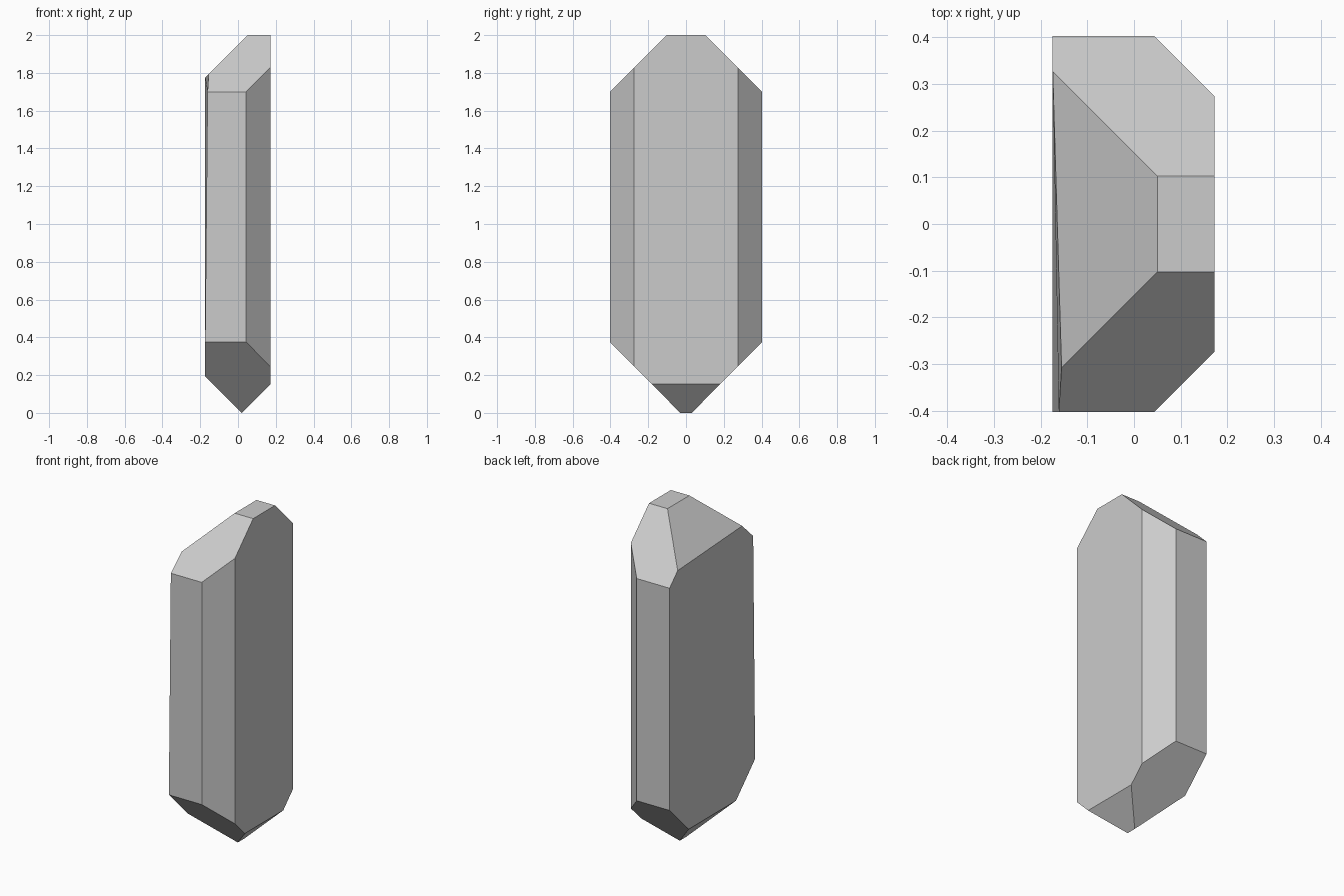
import bpy, bmesh
from mathutils import Vector

if "Cube" in bpy.data.objects:
    bpy.data.objects.remove(bpy.data.objects["Cube"])

XL, XR, Y, H = -0.174, 0.172, 0.403, 2.0

# Solid block that the facets are cut from
bm = bmesh.new()
bmesh.ops.create_cube(bm, size=1)
for v in bm.verts:
    v.co = Vector((XR if v.co.x > 0 else XL, 2 * Y * v.co.y, (v.co.z + 0.5) * H))


def cut(point, normal):
    """Slice away everything on the outer side of a plane and cap the cut."""
    geom = bm.verts[:] + bm.edges[:] + bm.faces[:]
    res = bmesh.ops.bisect_plane(bm, geom=geom, dist=1e-5, plane_co=point,
                                 plane_no=normal, clear_outer=True)
    edges = [e for e in res["geom_cut"] if isinstance(e, bmesh.types.BMEdge)]
    bmesh.ops.contextual_create(bm, geom=edges)


for s in (-1, 1):
    cut((0.043, s * Y, 1), (1, s, 0))             # upright right-hand corners
    cut((0, s * 0.103, H), (0, s * 0.3, 0.3))     # upper front / back slopes
    cut((0, s * 0.03, 0), (0, s, -0.995))         # lower front / back slopes
cut((0.05, 0, H), (-1, 0, 1))                     # upper left slope
cut((0.02, 0, 0), (1, 0, -1))                     # lower right slope
cut((0.02, 0, 0), (-1, 0, -1))                    # lower left slope

bmesh.ops.remove_doubles(bm, verts=bm.verts[:], dist=1e-4)

# Slight inward lean of the left face at its upper front corner
for v in bm.verts:
    if v.co.x < XL + 0.01 and v.co.y < 0 and v.co.z > 1.5:
        if v.co.y < -Y + 0.01:
            v.co.x += 0.013
        else:
            v.co += Vector((0.019, 0.019, 0.019))

bmesh.ops.recalc_face_normals(bm, faces=bm.faces[:])
mesh = bpy.data.meshes.new("crystal")
bm.to_mesh(mesh)
bm.free()
bpy.context.collection.objects.link(bpy.data.objects.new("crystal", mesh))
